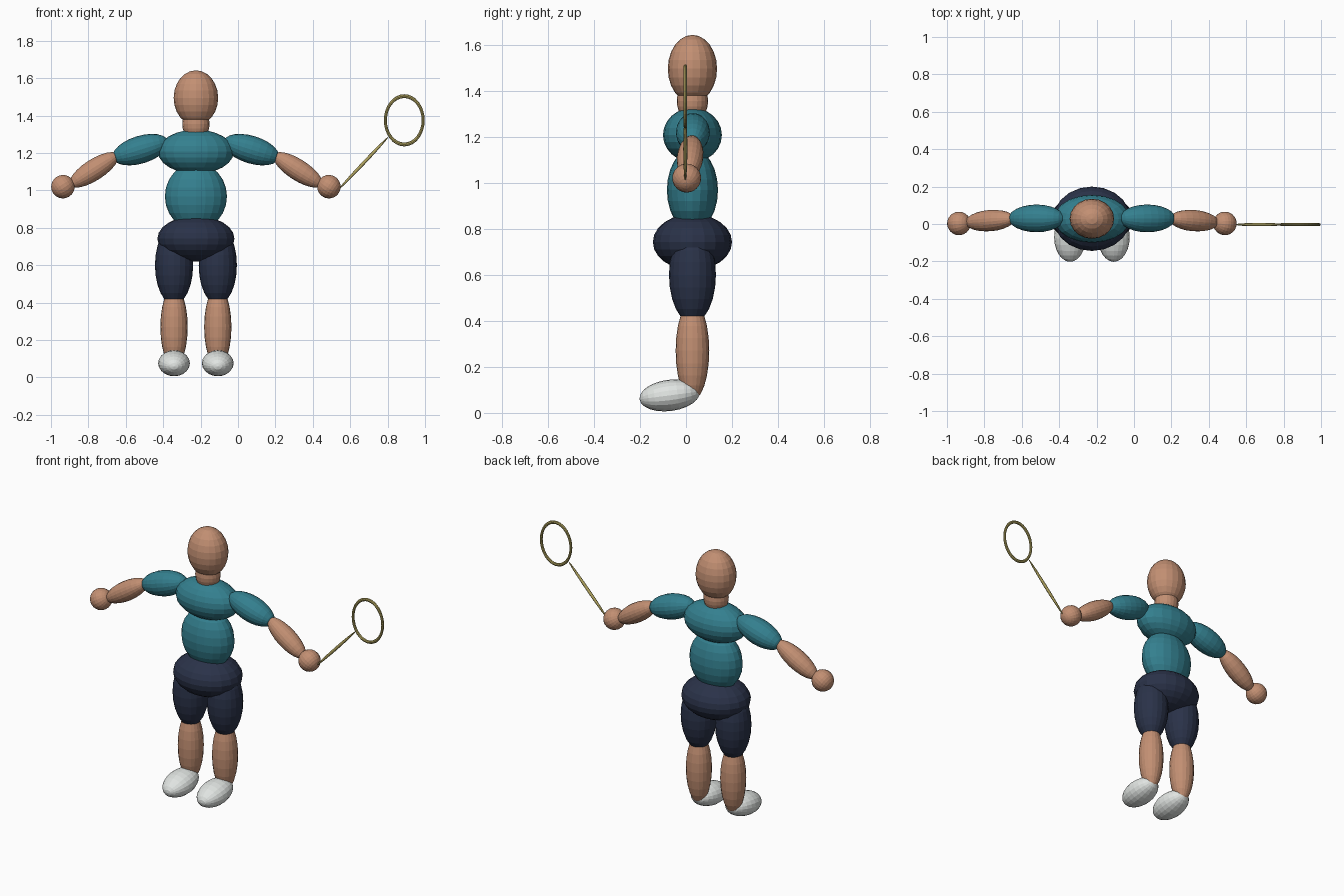
import bpy
import math
from mathutils import Vector

if "Cube" in bpy.data.objects:
    bpy.data.objects.remove(bpy.data.objects["Cube"])

CX, CY = -0.225, 0.028   # body axis


def material(name, rgb):
    m = bpy.data.materials.new(name)
    m.diffuse_color = (*rgb, 1)
    m.use_nodes = True
    m.node_tree.nodes["Principled BSDF"].inputs["Base Color"].default_value = m.diffuse_color
    return m


SKIN = material("skin", (0.54, 0.275, 0.17))
TEAL = material("teal_shirt", (0.034, 0.215, 0.275))
NAVY = material("navy_shorts", (0.023, 0.032, 0.066))
WHITE = material("white_shoe", (0.75, 0.78, 0.76))
BRASS = material("brass", (0.45, 0.38, 0.12))


def finish(name, mat, scale, axis):
    ob = bpy.context.object
    ob.name = name
    ob.data.materials.append(mat)
    ob.scale = scale
    ob.rotation_mode = 'QUATERNION'
    ob.rotation_quaternion = Vector((0, 0, 1)).rotation_difference(Vector(axis).normalized())
    return ob


def ellipsoid(name, mat, centre, radii, axis=(0, 0, 1)):
    """Faceted ellipsoid whose poles lie along the given axis."""
    bpy.ops.mesh.primitive_uv_sphere_add(segments=20, ring_count=12, radius=1, location=centre)
    return finish(name, mat, radii, axis)


# Head and trunk
ellipsoid("head", SKIN, (CX, CY, 1.495), (0.119, 0.107, 0.147))
ellipsoid("neck", SKIN, (CX, CY, 1.355), (0.073, 0.068, 0.09))
ellipsoid("chest", TEAL, (CX, CY, 1.207), (0.203, 0.128, 0.118))
ellipsoid("abdomen", TEAL, (CX, CY, 0.968), (0.166, 0.111, 0.18))
ellipsoid("pelvis", NAVY, (CX, CY, 0.742), (0.206, 0.172, 0.122))

# Limbs on both sides
for side, s in (("left", -1), ("right", 1)):
    leg_x = CX + s * 0.117
    ellipsoid(side + "_thigh", NAVY, (leg_x, CY, 0.6), (0.102, 0.102, 0.21))
    ellipsoid(side + "_shin", SKIN, (leg_x, CY, 0.27), (0.073, 0.073, 0.215))
    ellipsoid(side + "_shoe", WHITE, (leg_x, -0.071, 0.076), (0.085, 0.068, 0.132), (0, -1, -0.13))
    ellipsoid(side + "_upper_arm", TEAL, (CX + s * 0.296, CY + 0.002, 1.218),
              (0.074, 0.074, 0.155), (s, 0, -0.31))
    ellipsoid(side + "_forearm", SKIN, (CX + s * 0.545, 0.018, 1.11),
              (0.057, 0.057, 0.153), (s, -0.08, -0.64))
    ellipsoid(side + "_hand", SKIN, (CX + s * 0.711, 0.003, 1.02),
              (0.063, 0.063, 0.063), (s, -0.08, -0.64))

# Racket: tapering shaft and open oval hoop
ellipsoid("racket_shaft", BRASS, (0.672, -0.003, 1.147), (0.009, 0.009, 0.192), (0.26, 0, 0.275))
bpy.ops.mesh.primitive_torus_add(major_segments=32, minor_segments=8,
                                 major_radius=0.101, minor_radius=0.008,
                                 location=(0.889, -0.003, 1.375))
finish("racket_hoop", BRASS, (1.0, 1.28, 1.0), (0, -1, 0))
